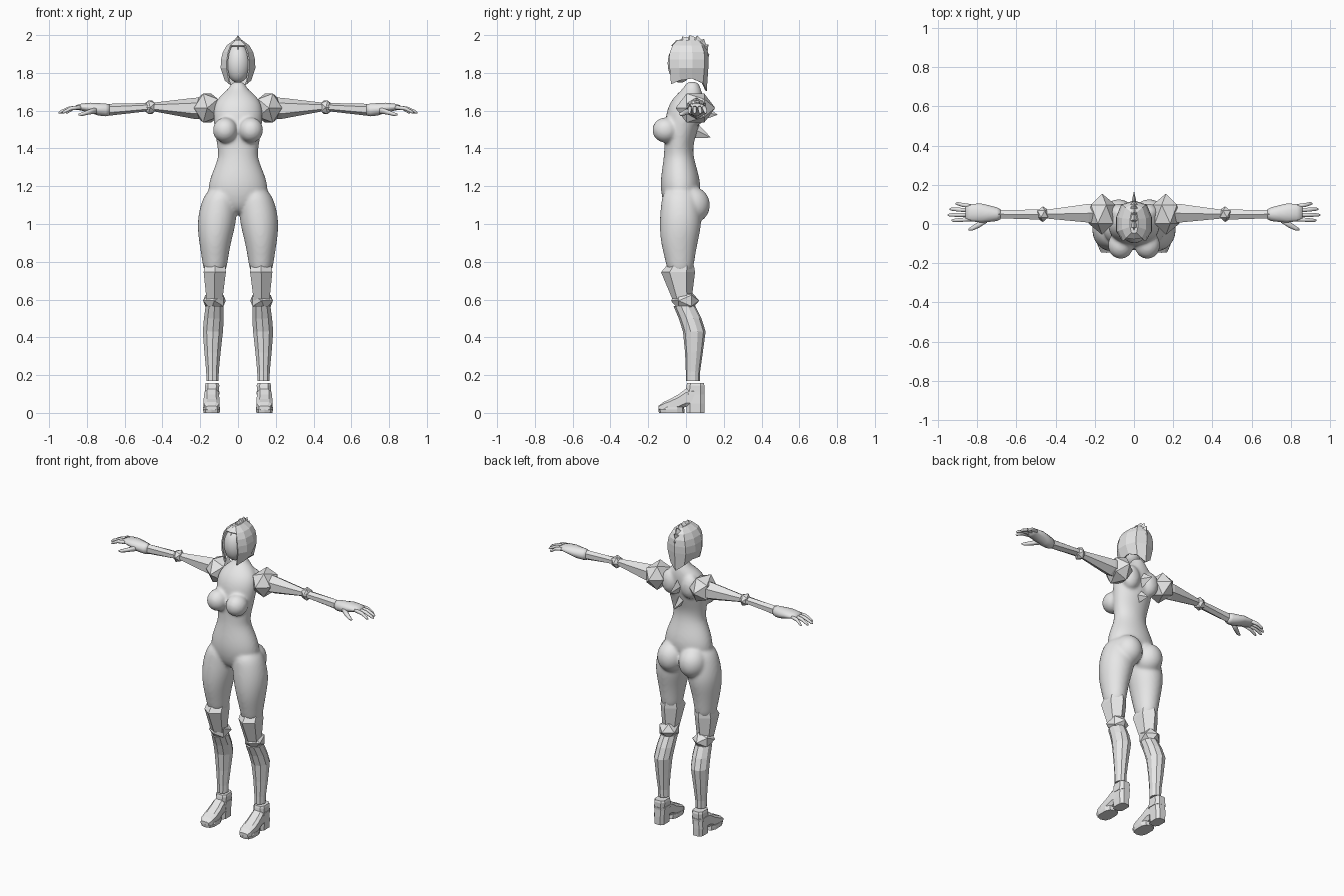
import bpy, bmesh, math
from mathutils import Matrix, Vector

if "Cube" in bpy.data.objects:
    bpy.data.objects.remove(bpy.data.objects["Cube"])

grey = bpy.data.materials.new("plain grey")
grey.use_nodes = True
grey.diffuse_color = (0.8, 0.8, 0.8, 1)
grey.node_tree.nodes["Principled BSDF"].inputs["Base Color"].default_value = (0.8, 0.8, 0.8, 1)


def loft(bm, sections, axis="z", sides=8, power=1.0, turn=0.5):
    """Skin closed rings; a section is (position on axis, centre a, centre b, radius a, radius b)."""
    rings = []
    for t, a, b, ra, rb in sections:
        ring = []
        for i in range(sides):
            ang = math.tau * (i + turn) / sides
            c, s = math.cos(ang), math.sin(ang)
            u = a + ra * math.copysign(abs(c) ** power, c)
            v = b + rb * math.copysign(abs(s) ** power, s)
            ring.append(bm.verts.new({"x": (t, u, v), "y": (u, t, v), "z": (u, v, t)}[axis]))
        rings.append(ring)
    for r, q in zip(rings, rings[1:]):
        for i in range(sides):
            j = (i + 1) % sides
            bm.faces.new((r[i], r[j], q[j], q[i]))
    bm.faces.new(rings[0])
    bm.faces.new(rings[-1])


def ball(bm, centre, radii, detail=1, tilt=0.0):
    m = (Matrix.Translation(centre) @ Matrix.Diagonal((*radii, 1))
         @ Matrix.Rotation(tilt, 4, "X"))
    bmesh.ops.create_icosphere(bm, subdivisions=detail, radius=1, matrix=m)


def finish(bm, name, mirror=False, smooth=False):
    bmesh.ops.recalc_face_normals(bm, faces=bm.faces)
    for f in bm.faces:
        f.smooth = smooth
    mesh = bpy.data.meshes.new(name)
    bm.to_mesh(mesh)
    bm.free()
    mesh.materials.append(grey)
    ob = bpy.data.objects.new(name, mesh)
    bpy.context.collection.objects.link(ob)
    if mirror:
        ob.modifiers.new("mirror", "MIRROR").merge_threshold = 0.0005
    return ob


def lofted(name, sections, axis="z", sides=8, power=1.0, turn=0.5, smooth=False):
    bm = bmesh.new()
    loft(bm, sections, axis, sides, power, turn)
    return finish(bm, name, True, smooth)


# Body: torso, thighs, bust and seat fused into one smooth skin
bm = bmesh.new()
torso = [(1.05, .05, -.08, .02), (1.1, .15, -.12, .06), (1.2, .166, -.14, .085),
         (1.3, .125, -.126, .056), (1.36, .102, -.117, .04), (1.42, .112, -.115, .037),
         (1.5, .125, -.115, .065), (1.6, .135, -.105, .088), (1.66, .115, -.075, .092),
         (1.7, .07, -.035, .085), (1.725, .042, -.008, .075), (1.755, .036, 0, .066)]
loft(bm, [(z, 0, (f + b) / 2, r, (b - f) / 2) for z, r, f, b in torso], sides=24)
for s in (1, -1):
    thigh = [(.73, .122, -.03, .058, .065), (.8, .122, -.032, .067, .076),
             (.9, .122, -.037, .084, .098), (1.0, .114, -.028, .104, .114),
             (1.1, .102, -.03, .1, .104), (1.2, .08, -.03, .078, .09)]
    loft(bm, [(z, s * x, y, rx, ry) for z, x, y, rx, ry in thigh], sides=24)
    ball(bm, (s * .068, -.108, 1.497), (.066, .071, .068), 3)
    ball(bm, (s * .078, .032, 1.1), (.088, .096, .1), 3)
    ball(bm, (s * .07, .055, 1.6), (.06, .05, .08), 3)
body = finish(bm, "body", smooth=True)
body.modifiers.new("round", "SUBSURF").levels = 2
body.modifiers["round"].render_levels = 2
fuse = body.modifiers.new("fuse", "REMESH")
fuse.mode, fuse.voxel_size, fuse.use_smooth_shade = "VOXEL", .009, True
soften = body.modifiers.new("soften", "SMOOTH")
soften.factor, soften.iterations = .5, 8

# Face: smooth blank mask
bm = bmesh.new()
ball(bm, (0, -.03, 1.85), (.066, .067, .102), 4)
finish(bm, "face", smooth=True)

# Helmet: half shell, open at the front below the brow
columns = [(0, -1, 0), (.66, -.93, -.02), (1, -.45, .0), (1, .2, .01), (.72, .8, -.015), (0, 1, -.055)]
levels = [(1.76, .07, .098), (1.825, .092, .106), (1.87, .09, .108),
          (1.91, .08, .105), (1.945, .06, .09), (1.975, .02, .06)]
bm = bmesh.new()
grid = [[bm.verts.new((rx * fx, .012 + ry * fy, z + (drop if k == 0 else 0)))
         for fx, fy, drop in columns] for k, (z, rx, ry) in enumerate(levels)]
for k in range(len(levels) - 1):
    for c in range(len(columns) - 1):
        if c > 0 or k >= 4:
            bm.faces.new((grid[k][c], grid[k][c + 1], grid[k + 1][c + 1], grid[k + 1][c]))
bm.faces.new(grid[-1])
bmesh.ops.delete(bm, geom=[v for v in bm.verts if not v.link_faces], context="VERTS")
helmet = finish(bm, "helmet", True)
shell = helmet.modifiers.new("shell", "SOLIDIFY")
shell.thickness, shell.offset = .008, -1

# Crest: notched ridge over the helmet
arc = [(-.08, 1.925), (-.055, 1.97), (-.02, 1.992), (.02, 2.0), (.06, 1.997),
       (.095, 1.98), (.119, 1.95), (.124, 1.9), (.12, 1.84)]
bm = bmesh.new()
ribs = []
core = Vector((0, .012, 1.87))


def rib(point, depth, width):
    inward = (core - point).normalized()
    base = point + inward * .04
    side = Vector((width, 0, 0))
    ribs.append([bm.verts.new(p) for p in (point + inward * depth, base + side, base - side)])


for i, (y, z) in enumerate(arc):
    here = Vector((0, y, z))
    rib(here, 0, .03)
    if i < len(arc) - 1:
        rib(here.lerp(Vector((0, *arc[i + 1])), .8), .01, .024)
for r, q in zip(ribs, ribs[1:]):
    for i in range(3):
        j = (i + 1) % 3
        bm.faces.new((r[i], r[j], q[j], q[i]))
bm.faces.new(ribs[0])
bm.faces.new(ribs[-1])
finish(bm, "crest")

# Spine spikes
for name, top, bottom, y, tip in (("upper_spine_spike", 1.66, 1.54, .06, (0, .168, 1.578)),
                                  ("lower_spine_spike", 1.55, 1.455, .045, (0, .132, 1.457))):
    bm = bmesh.new()
    mid = (top + bottom) / 2
    base = [bm.verts.new(p) for p in ((0, y, top), (.025, y, mid), (0, y, bottom), (-.025, y, mid))]
    peak = bm.verts.new(tip)
    bm.faces.new(base)
    for i in range(4):
        bm.faces.new((base[i], base[(i + 1) % 4], peak))
    finish(bm, name)

# Faceted joint guards
for name, centre, radii in (("shoulder_guard", (.163, .05, 1.614), (.078, .105, .09)),
                            ("elbow_guard", (.465, .05, 1.618), (.036, .04, .042)),
                            ("knee_guard", (.125, -.005, .594), (.067, .075, .056))):
    bm = bmesh.new()
    ball(bm, centre, radii, 1, math.pi / 2)
    finish(bm, name, True)

# Arms: tapering faceted sleeves
lofted("upper_arm", [(.16, .055, 1.613, .055, .058), (.23, .055, 1.612, .055, .056),
                     (.46, .05, 1.62, .024, .021)], "x", 6)
lofted("forearm", [(.46, .048, 1.62, .03, .021), (.695, .05, 1.604, .024, .032)], "x", 6)

# Hands: palm, four fingers and thumb
lofted("palm", [(.68, .05, 1.604, .026, .03), (.7, .05, 1.604, .036, .035),
                (.74, .053, 1.607, .044, .034), (.78, .056, 1.615, .05, .028),
                (.83, .058, 1.619, .046, .019), (.86, .058, 1.617, .04, .011)],
       "x", 12, smooth=True)
fingers = [("index_finger", .024, .018, .93), ("middle_finger", .047, .046, .95),
           ("ring_finger", .07, .076, .94), ("little_finger", .091, .104, .91)]
for name, y0, y1, end in fingers:
    mid = (.84 + end) / 2
    lofted(name, [(.83, y0, 1.618, .011, .011), (mid, (y0 + y1) / 2, 1.612, .011, .011),
                  (end - .01, y1, 1.594, .009, .009), (end, y1, 1.589, .004, .004)],
           "x", 8, smooth=True)
lofted("thumb", [(.75, .025, 1.602, .02, .018), (.79, -.002, 1.592, .018, .014),
                 (.825, -.022, 1.582, .013, .011), (.845, -.028, 1.579, .005, .005)],
       "x", 8, smooth=True)

# Lower legs: flared cuff above the knee and ridged calf
lofted("thigh_cuff", [(.58, .125, -.018, .046, .045), (.745, .123, -.042, .068, .09),
                      (.78, .122, -.03, .063, .072)], "z", 6, turn=.5)
lofted("calf", [(.17, .135, .036, .034, .037), (.22, .135, .037, .035, .038),
                (.32, .135, .042, .045, .047), (.43, .133, .044, .056, .06),
                (.5, .128, .022, .055, .06), (.565, .124, -.008, .05, .058)], "z", 10)

# Boots: ankle shaft with heel, sloping foot and toe sole
lofted("boot_shaft", [(0, .14, .049, .036, .05), (.05, .14, .05, .038, .05),
                      (.11, .138, .047, .038, .052), (.145, .137, .05, .04, .05),
                      (.158, .137, .05, .036, .046)], "z", 8, .6)
lofted("boot_foot", [(.05, .14, .085, .036, .055), (0, .14, .08, .04, .05),
                     (-.04, .14, .058, .043, .042), (-.085, .14, .042, .045, .032),
                     (-.12, .14, .034, .042, .024), (-.145, .14, .026, .03, .012)],
       "y", 8, .6)
lofted("boot_sole", [(0, .14, -.075, .044, .068), (.018, .14, -.078, .047, .069),
                     (.03, .14, -.07, .046, .06)], "z", 10, .7)
lofted("boot_strap", [(.098, .138, .044, .042, .056), (.114, .138, .046, .042, .056)], "z", 8, .6)
